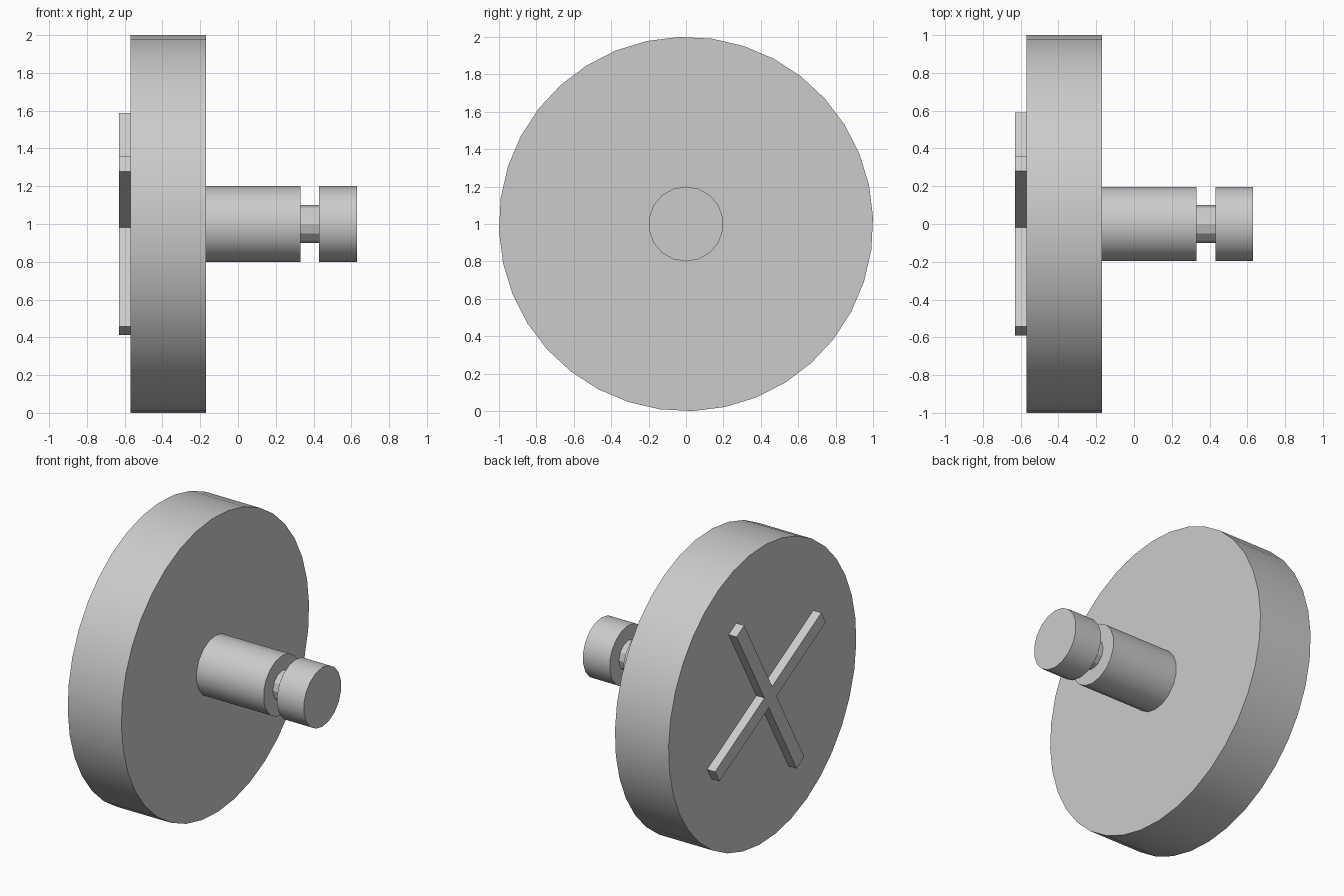
import bpy, bmesh
from math import radians, sin, cos, pi
from mathutils import Matrix

cube = bpy.data.objects.get("Cube")
if cube:
    bpy.data.objects.remove(cube, do_unlink=True)

AXIS_Z = 1.0

grey = bpy.data.materials.new("light_grey")
grey.use_nodes = True
grey.diffuse_color = (0.6, 0.6, 0.6, 1)
grey.node_tree.nodes["Principled BSDF"].inputs["Base Color"].default_value = (0.6, 0.6, 0.6, 1)


def extrude_x(name, outline, x0, x1, smooth=False):
    """Solid with a (y, z) outline around the axis, running from x0 to x1."""
    bm = bmesh.new()
    face = bm.faces.new([bm.verts.new((x0, y, z + AXIS_Z)) for y, z in outline])
    moved = bmesh.ops.extrude_face_region(bm, geom=[face], use_keep_orig=True)["geom"]
    verts = [v for v in moved if isinstance(v, bmesh.types.BMVert)]
    bmesh.ops.translate(bm, verts=verts, vec=(x1 - x0, 0, 0))
    bmesh.ops.recalc_face_normals(bm, faces=bm.faces)
    mesh = bpy.data.meshes.new(name)
    bm.to_mesh(mesh)
    bm.free()
    mesh.materials.append(grey)
    obj = bpy.data.objects.new(name, mesh)
    bpy.context.collection.objects.link(obj)
    if smooth:
        bpy.ops.object.select_all(action='DESELECT')
        obj.select_set(True)
        bpy.context.view_layer.objects.active = obj
        bpy.ops.object.shade_smooth_by_angle(angle=radians(25))
    return obj


def circle(radius, sides, turn=0):
    angles = [2 * pi * i / sides + radians(turn) for i in range(sides)]
    return [(radius * sin(a), radius * cos(a)) for a in angles]


def cross(half_length, half_width, turn):
    """Plus-shaped outline, turned about the axis."""
    h, t = half_length, half_width
    arm = [(t, t), (h, t), (h, -t)]
    points = []
    for quarter in range(4):
        c, s = cos(radians(turn - 90 * quarter)), sin(radians(turn - 90 * quarter))
        points += [(c * y - s * z, s * y + c * z) for y, z in arm]
    return points


# Wheel-like head and the stepped stem
extrude_x("disc", circle(1.0, 36, -2), -0.57, -0.17, True)
extrude_x("shaft", circle(0.2, 18), -0.17, 0.33, True)
extrude_x("neck", circle(0.1, 12), 0.33, 0.43)
extrude_x("end_cap", circle(0.2, 18), 0.43, 0.63, True)

# Raised cross on the outer face
extrude_x("cross_rib", cross(0.65, 0.047, -29.5), -0.63, -0.57)
